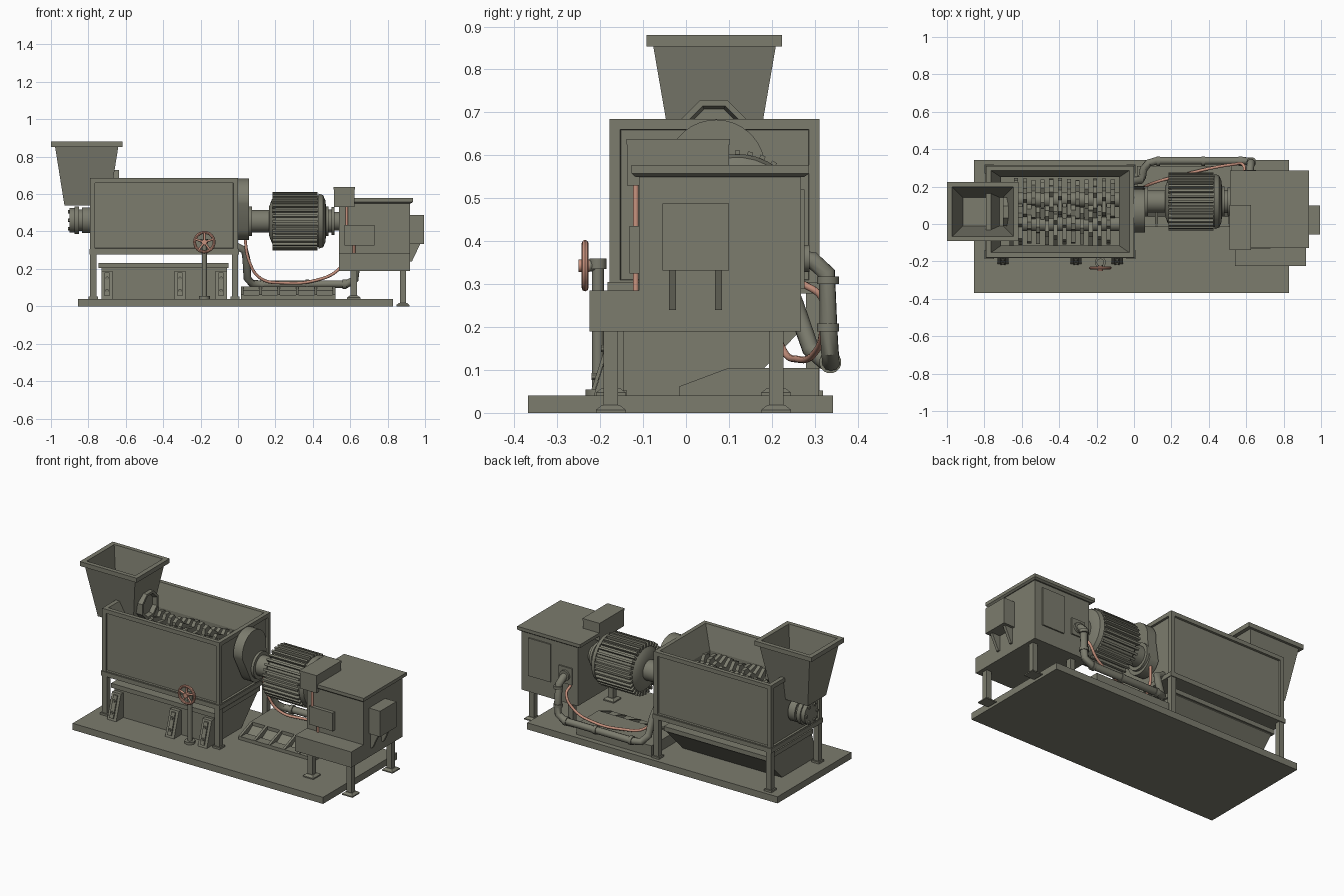
import bpy, bmesh, math
from mathutils import Vector

def mat(name, c):
    m = bpy.data.materials.new(name)
    m.diffuse_color = (*c, 1)
    return m
GREY = mat("olive_grey_metal", (0.2, 0.2, 0.155))
COPPER = mat("copper_red", (0.58, 0.29, 0.21))

def finish(name, bm, m=GREY, smooth=False):
    bmesh.ops.recalc_face_normals(bm, faces=bm.faces)
    me = bpy.data.meshes.new(name)
    bm.to_mesh(me)
    bm.free()
    me.materials.append(m)
    ob = bpy.data.objects.new(name, me)
    bpy.context.collection.objects.link(ob)
    if smooth:
        bpy.ops.object.select_all(action='DESELECT')
        bpy.context.view_layer.objects.active = ob
        ob.select_set(True)
        bpy.ops.object.shade_smooth_by_angle(angle=math.radians(35))
    return ob

def loft(name, rings, m=GREY, smooth=False, inset=None):
    """Skin a list of equal-length vertex rings and cap both ends."""
    bm = bmesh.new()
    vs = [[bm.verts.new(p) for p in r] for r in rings]
    n = len(vs[0])
    sides = []
    for k, (a, b) in enumerate(zip(vs, vs[1:])):
        for i in range(n):
            f = bm.faces.new((a[i], a[(i + 1) % n], b[(i + 1) % n], b[i]))
            if k == 0:
                sides.append(f)
    bm.faces.new(vs[0])
    bm.faces.new(vs[-1])
    bmesh.ops.recalc_face_normals(bm, faces=bm.faces)
    if inset:
        bmesh.ops.inset_individual(bm, faces=sides, thickness=inset[0], depth=0)
        bmesh.ops.inset_individual(bm, faces=sides, thickness=0.002, depth=-inset[1])
    return finish(name, bm, m, smooth)

def rect(x0, x1, y0, y1, z):
    return [(x0, y0, z), (x1, y0, z), (x1, y1, z), (x0, y1, z)]

def box(name, x0, x1, y0, y1, z0, z1, m=GREY):
    return loft(name, [rect(x0, x1, y0, y1, z0), rect(x0, x1, y0, y1, z1)], m)

def extrude_x(name, prof, x0, x1, m=GREY, smooth=False):
    return loft(name, [[(x, y, z) for y, z in prof] for x in (x0, x1)], m, smooth)

def lathe(name, prof, c, axis='x', n=24, m=GREY):
    """Revolve (position, radius) pairs about an axis through c."""
    rings = []
    for p, r in prof:
        ring = []
        for i in range(n):
            a = 2 * math.pi * (i + .5) / n
            u, v = r * math.cos(a), r * math.sin(a)
            ring.append({'x': (p, c[0] + u, c[1] + v), 'y': (c[0] + u, p, c[1] + v),
                         'z': (c[0] + u, c[1] + v, p)}[axis])
        rings.append(ring)
    return loft(name, rings, m, True)

def tube(name, pts, r, m=GREY, rounded=True):
    cu = bpy.data.curves.new(name, 'CURVE')
    cu.dimensions = '3D'
    cu.bevel_depth, cu.bevel_resolution, cu.resolution_u, cu.use_fill_caps = r, 3, 6, True
    sp = cu.splines.new('BEZIER')
    sp.bezier_points.add(len(pts) - 1)
    for b, p in zip(sp.bezier_points, pts):
        b.co = p
        b.handle_left_type = b.handle_right_type = 'AUTO' if rounded else 'VECTOR'
    cu.materials.append(m)
    ob = bpy.data.objects.new(name, cu)
    bpy.context.collection.objects.link(ob)
    bpy.ops.object.select_all(action='DESELECT')
    bpy.context.view_layer.objects.active = ob
    ob.select_set(True)
    bpy.ops.object.convert(target='MESH')
    bpy.ops.object.shade_smooth_by_angle(angle=math.radians(40))
    return ob

# Base plate
box("base_plate", -0.855, 0.83, -0.368, 0.342, 0, 0.04)

# Shredder body: panelled outside, funnel inside
loft("shredder_body", [rect(-0.79, 0, -0.178, 0.311, 0.285), rect(-0.79, 0, -0.178, 0.311, 0.685),
     rect(-0.765, -0.025, -0.153, 0.286, 0.685), rect(-0.71, -0.08, -0.115, 0.25, 0.55),
     rect(-0.71, -0.08, -0.115, 0.25, 0.38)], inset=(0.035, 0.012))
box("body_bottom_rail", -0.795, 0.005, -0.183, 0.316, 0.278, 0.305)
for x in (-0.79, -0.033):
    for y in (-0.178, 0.279):
        box("shredder_leg", x, x + 0.033, y, y + 0.032, 0.04, 0.285)
        box("shredder_leg_foot", x - 0.008, x + 0.041, y - 0.008, y + 0.04, 0.04, 0.052)

# Two toothed cutter shafts, interleaved
for s, yc in enumerate((0.0, 0.13)):
    lathe("cutter_shaft", [(-0.72, 0.04), (-0.07, 0.04)], (yc, 0.48), n=12)
    for i in range(12):
        x = -0.665 + i * 0.047 + s * 0.0235
        prof = []
        for k in range(6):
            a = k * math.pi / 3 + i * 0.22
            for da, r in ((0, 0.115), (0.3, 0.108), (0.5, 0.08)):
                prof.append((yc + r * math.cos(a + da), 0.48 + r * math.sin(a + da)))
        extrude_x("cutter_blade", prof, x, x + 0.022)

# Feed hopper with rim and octagonal outlet
loft("feed_hopper", [rect(-0.928, -0.69, -0.022, 0.155, 0.54), rect(-0.978, -0.64, -0.076, 0.209, 0.853),
     rect(-1.0, -0.617, -0.092, 0.224, 0.853), rect(-1.0, -0.617, -0.092, 0.224, 0.88),
     rect(-0.972, -0.645, -0.066, 0.198, 0.88), rect(-0.915, -0.70, -0.01, 0.142, 0.57)])
lathe("hopper_outlet", [(-0.70, 0.083), (-0.635, 0.083), (-0.635, 0.068), (-0.66, 0.06)], (0.065, 0.652), n=8)

# Left bearing housing
lathe("shaft_bearing", [(-0.90, 0.05), (-0.90, 0.066), (-0.875, 0.066), (-0.875, 0.075), (-0.85, 0.075),
      (-0.85, 0.058), (-0.835, 0.058), (-0.835, 0.07), (-0.79, 0.07)], (0.08, 0.46))
for k in range(6):
    a = k * math.pi / 3
    lathe("bearing_bolt", [(-0.908, 0.01), (-0.87, 0.01)],
          (0.08 + 0.052 * math.cos(a), 0.46 + 0.052 * math.sin(a)), n=6)

# Gear cover on the drive end: round top narrowing downwards
prof = [(0.07 + 0.115 * math.cos(math.radians(a)), 0.568 + 0.115 * math.sin(math.radians(a)))
        for a in range(-10, 191, 10)]
prof += [(0.115 + 0.095 * math.cos(math.radians(a)), 0.45 + 0.095 * math.sin(math.radians(a)))
         for a in range(200, 341, 10)]
extrude_x("gear_cover", prof, 0, 0.06, smooth=True)

# Motor with cooling fins
MC = (0.12, 0.455)
lathe("motor_body", [(0.05, 0.08), (0.075, 0.08), (0.075, 0.06), (0.165, 0.06), (0.165, 0.075), (0.18, 0.115),
      (0.20, 0.138), (0.43, 0.138), (0.43, 0.148), (0.455, 0.14), (0.468, 0.11), (0.47, 0.08), (0.485, 0.08),
      (0.485, 0.062), (0.5, 0.062), (0.5, 0.075), (0.515, 0.075), (0.515, 0.05), (0.55, 0.05)], MC, n=32)
for k in range(32):
    a = 2 * math.pi * k / 32
    c, s = math.cos(a), math.sin(a)
    pr = [(MC[0] + r * c - t * s, MC[1] + r * s + t * c)
          for r, t in ((0.13, -0.007), (0.156, -0.006), (0.156, 0.006), (0.13, 0.007))]
    extrude_x("motor_fin", pr, 0.185, 0.425)

# Collection bin beneath the cutters
extrude_x("collection_bin", [(-0.145, 0.04), (0.12, 0.04), (0.275, 0.2), (0.275, 0.215), (-0.145, 0.215)],
          -0.73, -0.06)
box("bin_rim", -0.745, -0.05, -0.155, 0.285, 0.205, 0.232)

# Slotted sloping brackets along the front of the bin
for x in (-0.73, -0.34, -0.12):
    extrude_x("bin_bracket", [(-0.215, 0.04), (-0.14, 0.04), (-0.14, 0.19), (-0.168, 0.19)], x, x + 0.06)
    extrude_x("bracket_plate", [(-0.22, 0.055), (-0.211, 0.055), (-0.172, 0.18), (-0.18, 0.18)],
              x + 0.017, x + 0.043)
    for z, y in ((0.085, -0.212), (0.15, -0.19)):
        lathe("bracket_bolt", [(y - 0.008, 0.009), (y + 0.015, 0.009)], (x + 0.03, z), 'y', 8)

# Handwheel on its post
lathe("wheel_post", [(0.04, 0.03), (0.055, 0.03), (0.055, 0.014), (0.335, 0.014), (0.335, 0.02), (0.36, 0.02)],
      (-0.18, -0.205), 'z', 12)
lathe("wheel_axle", [(-0.245, 0.012), (-0.2, 0.016)], (-0.18, 0.343), 'y', 12)
bpy.ops.mesh.primitive_torus_add(location=(-0.18, -0.235, 0.343), rotation=(math.pi / 2, 0, 0),
                                 major_radius=0.052, minor_radius=0.008, major_segments=24, minor_segments=8)
bpy.context.object.name = "handwheel_rim"
bpy.context.object.data.materials.append(COPPER)
bpy.ops.object.shade_smooth_by_angle()
for k in range(5):
    a = math.pi / 2 + k * 2 * math.pi / 5
    tube("handwheel_spoke", [(-0.18, -0.238, 0.343),
         (-0.18 + 0.05 * math.cos(a), -0.235, 0.343 + 0.05 * math.sin(a))], 0.006, COPPER)
lathe("handwheel_hub", [(-0.25, 0.015), (-0.225, 0.015)], (-0.18, 0.343), 'y', 12, COPPER)

# Ribbed tray below the motor
extrude_x("tray", [(0.03, 0.04), (0.31, 0.04), (0.31, 0.105), (0.1, 0.105), (0.1, 0.085)], 0.015, 0.52)
box("tray_front_lip", 0.015, 0.52, -0.015, 0.04, 0.04, 0.06)
for k in range(6):
    x = 0.015 + k * 0.0982
    extrude_x("tray_rib", [(-0.015, 0.04), (0.1, 0.04), (0.1, 0.105), (-0.015, 0.062)], x, x + 0.014)

# Control cabinet, front step, roof and boxes
box("cabinet", 0.54, 0.92, -0.11, 0.268, 0.19, 0.56)
box("cabinet_step", 0.54, 0.92, -0.225, -0.105, 0.19, 0.285)
loft("cabinet_roof", [rect(0.53, 0.925, -0.118, 0.276, 0.55), rect(0.513, 0.935, -0.127, 0.287, 0.558),
                      rect(0.513, 0.935, -0.127, 0.287, 0.578)])
box("roof_box", 0.513, 0.623, -0.137, 0.1, 0.53, 0.625)
box("roof_box_lid", 0.51, 0.626, -0.139, 0.102, 0.625, 0.638)
box("front_switch_box", 0.57, 0.73, -0.132, -0.105, 0.325, 0.435)
box("rear_door", 0.72, 0.87, 0.265, 0.276, 0.29, 0.52)
box("rear_pipe_plate", 0.575, 0.665, 0.265, 0.276, 0.31, 0.41)
loft("side_box", [[(0.915, y, z) for y, z in ((-0.055, .332), (.1, .332), (.1, .488), (-0.055, .488))],
                  [(0.995, y, z) for y, z in ((-0.055, .332), (.1, .332), (.1, .488), (-0.055, .488))]])
for y in (-0.04, 0.067):
    loft("side_box_bracket", [[(0.915, yy, 0.24), (0.93, yy, 0.24), (0.975, yy, 0.335), (0.915, yy, 0.335)]
                              for yy in (y, y + 0.017)])
for x, z in ((0.602, 0.04), (0.865, 0)):
    for y in (-0.192, 0.193):
        box("cabinet_leg", x, x + 0.034, y, y + 0.034, z + 0.01, 0.195)
        loft("cabinet_foot", [rect(x - 0.018, x + 0.052, y - 0.018, y + 0.052, z),
             rect(x - 0.018, x + 0.052, y - 0.018, y + 0.052, z + 0.007),
             rect(x - 0.004, x + 0.038, y - 0.004, y + 0.038, z + 0.018)])

# Coolant pipe at the rear with collars
tube("coolant_pipe", [(0.62, 0.26, 0.36), (0.62, 0.295, 0.355), (0.625, 0.328, 0.325), (0.63, 0.332, 0.2),
     (0.625, 0.335, 0.145), (0.58, 0.338, 0.118), (0.12, 0.338, 0.118), (0.075, 0.325, 0.12),
     (0.05, 0.29, 0.15), (0.045, 0.255, 0.25), (0.035, 0.235, 0.3), (-0.01, 0.23, 0.32)], 0.021, rounded=False)
for x in (0.12, 0.36, 0.56):
    lathe("pipe_collar", [(x, 0.026), (x + 0.02, 0.026)], (0.336, 0.118), n=16)
for z in (0.19, 0.3):
    lathe("pipe_collar", [(z, 0.026), (z + 0.018, 0.026)], (0.628, 0.331), 'z', 16)
lathe("pipe_flange", [(0.27, 0.032), (0.288, 0.032)], (0.62, 0.36), 'y', 16)

# Copper cables
tube("rear_cable", [(0.035, 0.18, 0.38), (0.06, 0.20, 0.24), (0.12, 0.225, 0.15), (0.25, 0.26, 0.125),
     (0.42, 0.30, 0.14), (0.53, 0.318, 0.19), (0.585, 0.315, 0.27), (0.59, 0.265, 0.305)], 0.008, COPPER)
tube("switch_cable_upper", [(0.582, -0.117, 0.43), (0.582, -0.117, 0.54)], 0.007, COPPER)
tube("switch_cable_lower", [(0.62, -0.117, 0.28), (0.62, -0.117, 0.33)], 0.007, COPPER)
